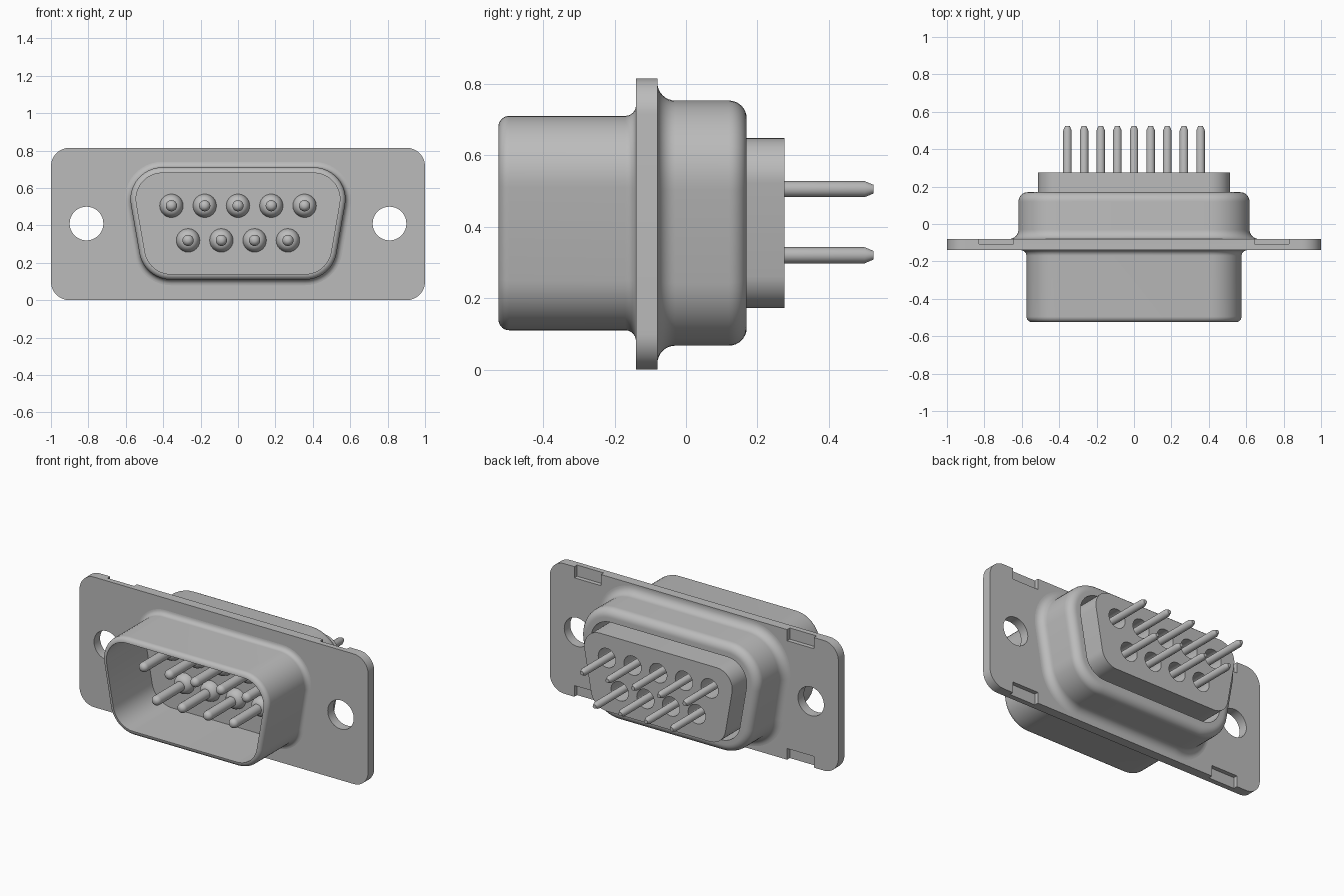
import bpy, bmesh
from math import sin, cos, pi, radians, tan
from mathutils import Matrix, Vector

cube = bpy.data.objects.get("Cube")
if cube:
    bpy.data.objects.remove(cube, do_unlink=True)

metal = bpy.data.materials.new("plain grey")
metal.use_nodes = True
GREY = (0.5, 0.5, 0.5, 1)
metal.diffuse_color = GREY
metal.node_tree.nodes["Principled BSDF"].inputs["Base Color"].default_value = GREY

MID = 0.41            # height of the connector axis
FRONT, BACK = -0.14, -0.08   # flange faces


def finish(name, bm):
    bmesh.ops.recalc_face_normals(bm, faces=bm.faces)
    mesh = bpy.data.meshes.new(name)
    bm.to_mesh(mesh)
    bm.free()
    obj = bpy.data.objects.new(name, mesh)
    bpy.context.collection.objects.link(obj)
    mesh.materials.append(metal)
    return obj


def smooth(obj):
    bpy.ops.object.select_all(action='DESELECT')
    obj.select_set(True)
    bpy.context.view_layer.objects.active = obj
    bpy.ops.object.shade_smooth_by_angle(angle=radians(32))


def cut(obj, cutters):
    bpy.context.view_layer.objects.active = obj
    for c in cutters:
        c.hide_render = True
        mod = obj.modifiers.new("cut", 'BOOLEAN')
        mod.operation = 'DIFFERENCE'
        mod.solver = 'EXACT'
        mod.object = c
        bpy.ops.object.modifier_apply(modifier=mod.name)
        bpy.data.objects.remove(c, do_unlink=True)


def arc(cx, cz, r, start, end, steps=12):
    angles = [radians(start + (end - start) * i / steps) for i in range(steps + 1)]
    return [(cx + r * cos(a), cz + r * sin(a)) for a in angles]


def d_outline(offset):
    """Rounded D outline, grown or shrunk by an offset."""
    r, top, bottom = 0.17 + offset, 0.54, 0.28
    wide = 0.405
    narrow = wide - (top - bottom) * tan(radians(10))
    half = arc(narrow, bottom, r, -90, -10) + arc(wide, top, r, -10, 90)
    return half + [(-x, z) for x, z in reversed(half)]


def loft(name, sections, closed=False):
    """Skin (outline, y) sections; cap the ends unless closed."""
    bm = bmesh.new()
    rings = [[bm.verts.new((x, y, z)) for x, z in pts] for pts, y in sections]
    n = len(rings[0])
    pairs = list(zip(rings, rings[1:]))
    if closed:
        pairs.append((rings[-1], rings[0]))
    for a, b in pairs:
        for i in range(n):
            j = (i + 1) % n
            bm.faces.new((a[i], a[j], b[j], b[i]))
    if not closed:
        bm.faces.new(rings[0])
        bm.faces.new(rings[-1])
    return finish(name, bm)


def d_loft(name, profile, closed=False):
    return loft(name, [(d_outline(o), y) for o, y in profile], closed)


def turned(name, x, z, profile, sides=24):
    """Round part along y from (radius, y) pairs."""
    return loft(name, [(arc(x, z, r, 0, 360 - 360 / sides, sides - 1), y) for r, y in profile])


def box(name, lo, hi):
    lo, hi = Vector(lo), Vector(hi)
    bm = bmesh.new()
    bmesh.ops.create_cube(bm, size=1, matrix=Matrix.Translation((lo + hi) / 2)
                          @ Matrix.Diagonal((*(hi - lo), 1)))
    return finish(name, bm)


# Mounting flange with screw holes and four edge notches
H = 0.815
corner = 0.1
right = arc(1 - corner, corner, corner, -90, 0) + arc(1 - corner, H - corner, corner, 0, 90)
plate = right + [(-x, z) for x, z in reversed(right)]
flange = loft("mounting_flange", [(plate, FRONT), (plate, BACK)])
cutters = []
for s in (-1, 1):
    cutters.append(turned("hole_cutter", s * 0.81, MID, [(0.09, -0.3), (0.09, 0.1)], 48))
    xs = sorted((s * 0.645, s * 0.83))
    for z0, z1 in ((-0.1, 0.07), (H - 0.07, H + 0.1)):
        cutters.append(box("notch_cutter", (xs[0], -0.107, z0), (xs[1], 0, z1)))
cut(flange, cutters)
smooth(flange)

# Front shell: flared foot, rounded lip, open inside
foot = [(0.03 + y, FRONT - 0.03 + z) for y, z in arc(0, 0.03, 0, 0, 0, 1)[:1]]
foot += [(o, y) for o, y in arc(0.03, FRONT - 0.03, 0.03, 90, 180, 6)]
lip = arc(-0.03, -0.495, 0.03, 0, -80, 6)
inner = [(-0.03, -0.525), (-0.03, FRONT + 0.01)]
smooth(d_loft("front_shell", foot + lip + inner, True))

# Back shell: filleted foot, rounded rim, recess around the insert
OUT = 0.043
fillet = arc(OUT + 0.05, BACK + 0.05, 0.05, 270, 180, 8)
rim = arc(OUT - 0.05, 0.12, 0.05, 0, 90, 8)
recess = [(-0.035, 0.17), (-0.035, BACK - 0.01)]
smooth(d_loft("back_shell", fillet + rim + recess, True))

# Pin layout: five above, four below
pins = [(i * 0.178, 0.505) for i in range(-2, 3)]
pins += [((i - 1.5) * 0.178, 0.32) for i in range(4)]

# Insulating insert with a round pocket for every pin
insert = d_loft("rear_insert", [(-0.062, BACK - 0.02), (-0.062, 0.275)])
cut(insert, [turned("pocket_cutter", x, z, [(0.06, 0.08), (0.06, 0.4)], 32) for x, z in pins])
smooth(insert)

# Contact pins and their front collars
for n, (x, z) in enumerate(pins, 1):
    nose = [(0.03 * sin(a), -0.42 - 0.03 * cos(a)) for a in (pi * k / 12 for k in range(1, 7))]
    tail = [(0.03, -0.1), (0.0225, -0.1), (0.0225, 0.5), (0.012, 0.525)]
    smooth(turned(f"contact_pin_{n}", x, z, nose + tail))
    smooth(turned(f"pin_collar_{n}", x, z,
                  [(0.063, FRONT + 0.01), (0.063, FRONT - 0.005), (0.056, FRONT - 0.03),
                   (0.044, FRONT - 0.045), (0.03, FRONT - 0.052)]))
